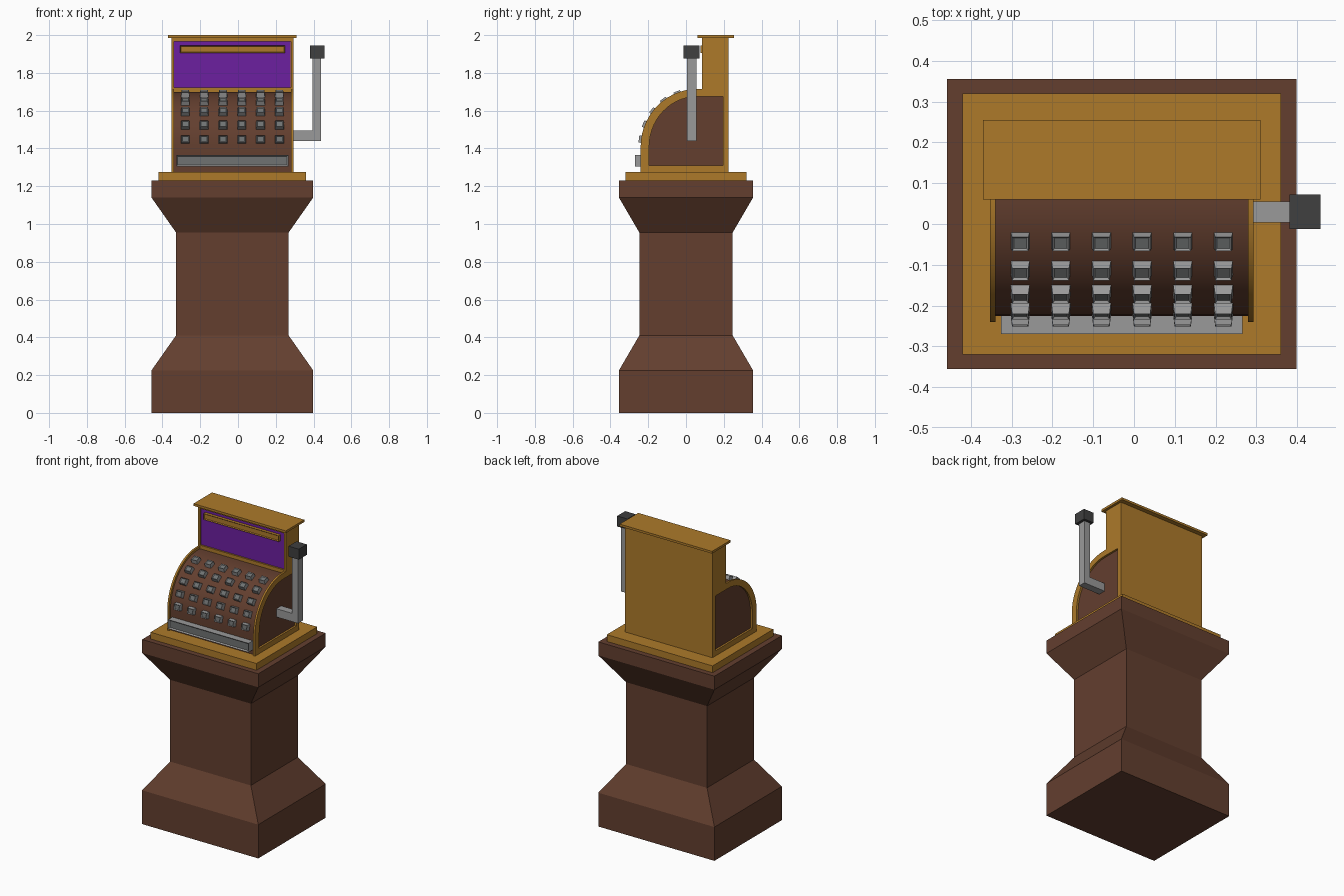
import bpy, bmesh
from math import sin, cos, pi, radians
from mathutils import Matrix, Vector

if "Cube" in bpy.data.objects:
    bpy.data.objects.remove(bpy.data.objects["Cube"])

CX = -0.03          # centre of the pedestal and register
AY, AZ = 0.06, 1.41  # axis of the curved front


def mat(name, r, g, b):
    m = bpy.data.materials.new(name)
    m.diffuse_color = (r, g, b, 1)
    m.use_nodes = True
    m.node_tree.nodes["Principled BSDF"].inputs["Base Color"].default_value = m.diffuse_color
    return m


BROWN = mat("brown_wood", 0.125, 0.049, 0.028)
GOLD = mat("brass", 0.418, 0.195, 0.023)
PURPLE = mat("purple_panel", 0.15, 0.014, 0.352)
DARK = mat("dark_knob", 0.05, 0.05, 0.05)
MID = mat("mid_grey", 0.16, 0.17, 0.17)
STEEL = mat("steel", 0.32, 0.32, 0.32)


def finish(name, bm, *mats):
    bmesh.ops.recalc_face_normals(bm, faces=bm.faces)
    me = bpy.data.meshes.new(name)
    bm.to_mesh(me)
    bm.free()
    for m in mats:
        me.materials.append(m)
    ob = bpy.data.objects.new(name, me)
    bpy.context.collection.objects.link(ob)
    return ob


def box(name, x, y, z, m):
    bm = bmesh.new()
    bmesh.ops.create_cube(bm, size=1)
    for v in bm.verts:
        v.co = Vector([(r[0] + r[1]) / 2 + c * (r[1] - r[0]) for r, c in zip((x, y, z), v.co)])
    return finish(name, bm, m)


def tray(name, centre, size, tilt, taper, inset, depth, outer, inner):
    """Tapered block with a sunken outward face, tilted forward about x."""
    bm = bmesh.new()
    bmesh.ops.create_cube(bm, size=1)
    bm.faces.ensure_lookup_table()
    for v in bm.verts:
        k = taper if v.co.z > 0 else 0
        v.co = Vector((v.co.x * (size[0] - k), v.co.y * (size[1] - k), v.co.z * size[2]))
    bm.normal_update()
    top = max(bm.faces, key=lambda f: f.calc_center_median().z)
    bmesh.ops.inset_region(bm, faces=[top], thickness=inset)
    for v in top.verts:
        v.co.z -= depth
    top.material_index = 1
    bm.transform(Matrix.Translation(centre) @ Matrix.Rotation(tilt, 4, 'X'))
    return finish(name, bm, outer, inner)


def arc(ry, rz, n=14):
    """Quarter curve from the front to the top, as (y, z) points."""
    return [(AY - ry * cos(i / n * pi / 2), AZ + rz * sin(i / n * pi / 2)) for i in range(n + 1)]


def plate(name, x0, x1, loops, m):
    """Extruded side profile; a second loop becomes a hole."""
    cu = bpy.data.curves.new(name, 'CURVE')
    cu.dimensions = '2D'
    cu.fill_mode = 'BOTH'
    cu.extrude = (x1 - x0) / 2
    for pts in loops:
        s = cu.splines.new('POLY')
        s.points.add(len(pts) - 1)
        for p, (y, z) in zip(s.points, pts):
            p.co = (y, z, 0, 1)
        s.use_cyclic_u = True
    ob = bpy.data.objects.new(name, cu)
    bpy.context.collection.objects.link(ob)
    ob.location.x = (x0 + x1) / 2
    ob.rotation_euler = (pi / 2, 0, pi / 2)
    cu.materials.append(m)
    bpy.ops.object.select_all(action='DESELECT')
    ob.select_set(True)
    bpy.context.view_layer.objects.active = ob
    bpy.ops.object.convert(target='MESH')
    bpy.ops.object.shade_smooth_by_angle(angle=radians(30))
    return bpy.context.object


# Pedestal: stacked rectangular rings
bm = bmesh.new()
rings = []
for hx, hy, z in [(.428, .355, 0), (.428, .355, .225), (.298, .247, .41),
                  (.298, .247, .955), (.428, .355, 1.14), (.428, .355, 1.23)]:
    rings.append([bm.verts.new((CX + sx * hx, sy * hy, z))
                  for sx, sy in ((-1, -1), (1, -1), (1, 1), (-1, 1))])
for a, b in zip(rings, rings[1:]):
    for i in range(4):
        j = (i + 1) % 4
        bm.faces.new((a[i], a[j], b[j], b[i]))
bm.faces.new(rings[0])
bm.faces.new(rings[-1])
finish("pedestal", bm, BROWN)

# Base plate and top cap
box("base_plate", (CX - .39, CX + .39), (-.32, .32), (1.23, 1.275), GOLD)
box("top_cap", (CX - .34, CX + .34), (.06, .255), (1.985, 2.0), GOLD)

# Side frames with arched openings
outer = [(-.24, 1.275)] + arc(.30, .305) + [(.085, 1.715), (.085, 1.985), (.225, 1.985), (.225, 1.275)]
inner = [(-.195, 1.31)] + arc(.255, .265) + [(.195, 1.675), (.195, 1.31)]
for side, x in (("left", CX - .323), ("right", CX + .31)):
    plate(side + "_side_frame", x, x + .013, [outer, inner], GOLD)

# Curved wooden key bed, also seen through the side openings
bed = [(-.225, 1.275)] + arc(.285, .288) + [(.20, 1.698), (.20, 1.275)]
plate("key_bed", CX - .31, CX + .31, [bed], BROWN)

# Tower, back plate and display window
box("back_plate", (CX - .31, CX + .31), (.20, .225), (1.275, 1.985), GOLD)
box("tower_core", (CX - .31, CX + .31), (.10, .21), (1.70, 1.985), GOLD)
box("display_panel", (CX - .309, CX + .309), (.096, .11), (1.72, 1.968), PURPLE)
box("display_sill", (CX - .31, CX + .31), (.085, .11), (1.695, 1.722), GOLD)
box("display_lintel", (CX - .31, CX + .31), (.085, .11), (1.966, 1.985), GOLD)
tray("display_bar", (CX, .088, 1.925), (.555, .04, .025), pi / 2, 0, .007, .006, GOLD, GOLD)

# Drawer front bar
tray("drawer_bar", (CX, -.243, 1.335), (.593, .06, .054), pi / 2, 0, .010, .008, STEEL, MID)

# Keys: five rows following the curve
for row in range(5):
    a = radians(20.5 + 15.5 * row)
    for col in range(6):
        pos = (CX + (col - 2.5) * .0996, AY - .291 * sin(a), AZ + .291 * cos(a))
        tray(f"key_{row}_{col}", pos, (.050, .046, .042), a, .010, .006, .006, STEEL, MID)

# Crank handle
bm = bmesh.new()
path = [(.28, 1.44), (.44, 1.44), (.44, 1.88), (.395, 1.88), (.395, 1.495), (.28, 1.495)]
face = bm.faces.new([bm.verts.new((x, .004, z)) for x, z in path])
ext = bmesh.ops.extrude_face_region(bm, geom=[face])
bmesh.ops.translate(bm, vec=(0, .051, 0), verts=[g for g in ext["geom"] if isinstance(g, bmesh.types.BMVert)])
finish("crank_arm", bm, STEEL)
box("crank_knob", (.381, .457), (-.012, .072), (1.875, 1.945), DARK)
